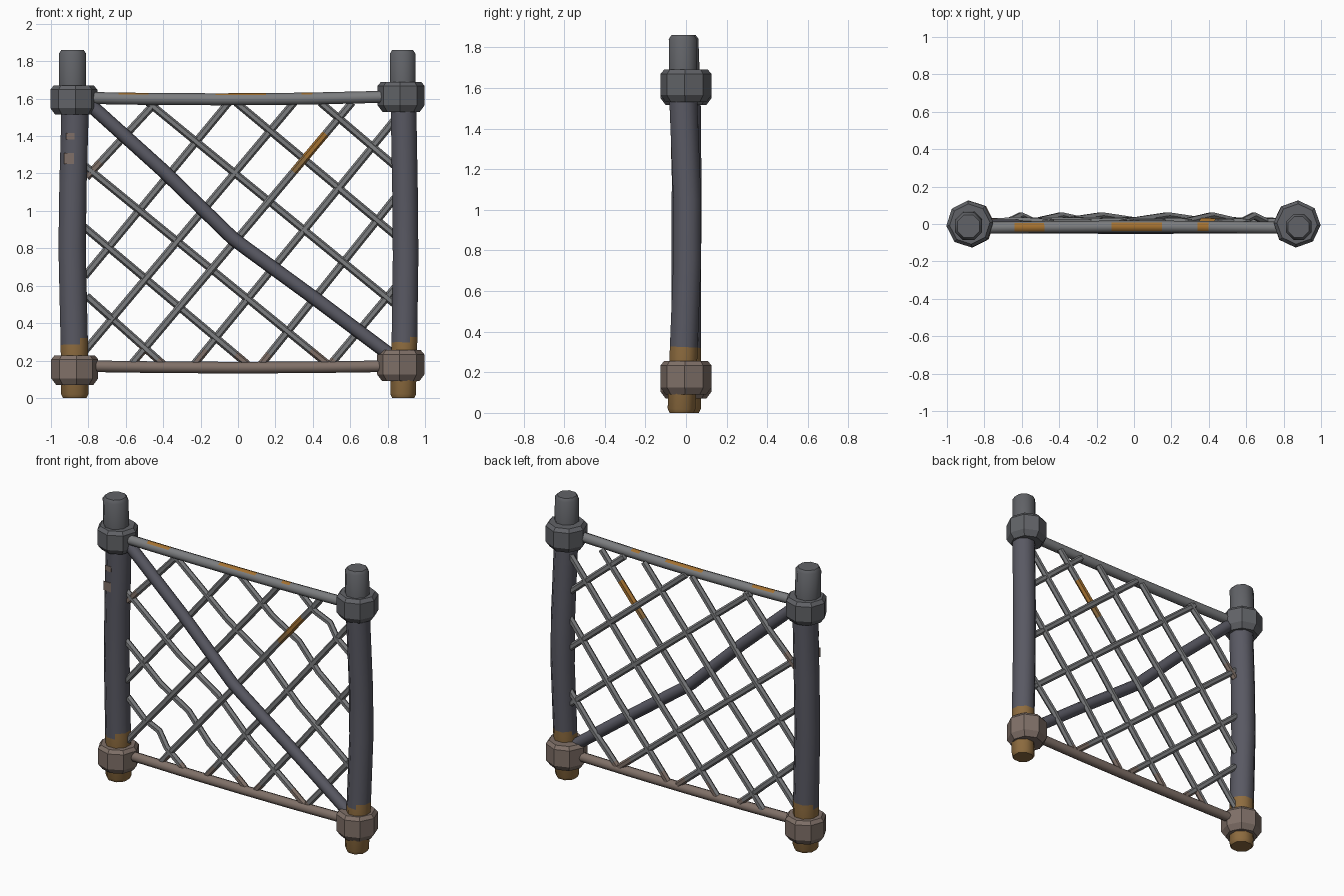
import bpy, bmesh, math
from mathutils import Vector

if "Cube" in bpy.data.objects:
    bpy.data.objects.remove(bpy.data.objects["Cube"])


def material(name, rgb):
    m = bpy.data.materials.new(name)
    m.diffuse_color = (*rgb, 1)
    m.use_nodes = True
    m.node_tree.nodes["Principled BSDF"].inputs["Base Color"].default_value = m.diffuse_color
    return m


MATS = [material("slate_steel", (0.100, 0.100, 0.125)),
        material("worn_iron", (0.120, 0.124, 0.136)),
        material("wire_grey", (0.200, 0.205, 0.212)),
        material("dull_brown_rust", (0.215, 0.163, 0.138)),
        material("ochre_rust", (0.270, 0.150, 0.050)),
        material("orange_rust", (0.370, 0.165, 0.030))]
SLATE, IRON, GREY, BROWN, OCHRE, ORANGE = range(6)


def tube(name, pts, radii, sides, rule, angle=50, spin=0.0):
    """Sweep a polygon along points; rule(centre, normal) picks the colour."""
    pts = [Vector(p) for p in pts]
    n = len(pts)
    if not isinstance(radii, (list, tuple)):
        radii = [radii] * n
    bm = bmesh.new()
    rings = []
    for i, p in enumerate(pts):
        t = (pts[min(i + 1, n - 1)] - pts[max(i - 1, 0)]).normalized()
        u = Vector((0, 1, 0)).cross(t).normalized()
        v = t.cross(u)
        rings.append([bm.verts.new(p + radii[i] * (u * math.cos(a) + v * math.sin(a)))
                      for a in (spin + 2 * math.pi * k / sides for k in range(sides))])
    for a, b in zip(rings, rings[1:]):
        for k in range(sides):
            j = (k + 1) % sides
            bm.faces.new((a[k], a[j], b[j], b[k]))
    bm.faces.new(rings[0][::-1])
    bm.faces.new(rings[-1])
    bmesh.ops.recalc_face_normals(bm, faces=bm.faces)
    me = bpy.data.meshes.new(name)
    for m in MATS:
        me.materials.append(m)
    for f in bm.faces:
        f.material_index = rule(f.calc_center_median(), f.normal)
    bm.to_mesh(me)
    bm.free()
    ob = bpy.data.objects.new(name, me)
    bpy.context.collection.objects.link(ob)
    bpy.ops.object.select_all(action='DESELECT')
    ob.select_set(True)
    bpy.context.view_layer.objects.active = ob
    bpy.ops.object.shade_smooth_by_angle(angle=math.radians(angle))
    return ob


# Posts: slightly crooked, rusty feet
def post_rule(c, n):
    if c.z < 0.29 or (c.z < 0.32 and n.x + 0.6 * n.y > -0.3):
        return OCHRE
    return IRON if c.z > 1.62 else SLATE


def post(name, path, r):
    top = path[-1]
    path = [(path[0][0], path[0][1], 0)] + path + [(top[0], top[1], 1.86)]
    tube(name, path, [r * 0.86] + [r] * (len(path) - 2) + [r * 0.82], 8, post_rule,
         spin=math.pi / 8)


post("left_post", [(-0.873, 0, 0.02), (-0.875, 0, 0.285), (-0.876, 0, 0.32),
                   (-0.887, 0.002, 0.8), (-0.882, 0.003, 1.15), (-0.872, 0, 1.5),
                   (-0.885, -0.005, 1.65), (-0.885, -0.012, 1.84)], 0.079)
post("right_post", [(0.883, -0.022, 0.02), (0.89, -0.012, 0.295), (0.89, -0.011, 0.325),
                    (0.896, 0.006, 0.75), (0.894, 0.006, 1.05), (0.886, -0.012, 1.5),
                    (0.882, -0.015, 1.65), (0.88, -0.016, 1.84)], 0.074)

# Collars: chamfered octagons around the posts
for name, x, z0, z1, col in (("left_upper_collar", -0.878, 1.515, 1.67, IRON),
                             ("right_upper_collar", 0.872, 1.53, 1.69, IRON),
                             ("left_lower_collar", -0.873, 0.07, 0.228, BROWN),
                             ("right_lower_collar", 0.87, 0.09, 0.255, BROWN)):
    tube(name, [(x, 0, z) for z in (z0, z0 + 0.035, z1 - 0.022, z1)],
         [0.1, 0.126, 0.126, 0.108], 8, lambda c, n, col=col: col, 30,
         spin=0.08 if x < 0 else -0.05)


# Rails: the upper one has rust patches on its upward faces
def rail_rule(c, n):
    rusty = (-0.64 < c.x < -0.48, -0.12 < c.x < 0.15, 0.34 < c.x < 0.4)
    return ORANGE if any(rusty) and n.z > 0.5 else GREY


tube("top_rail", [(x, -0.02 + 0.006 * math.cos(x * 2), 1.597 + 0.016 * x * x + 0.004 * x)
                  for x in (-0.8, -0.64, -0.48, -0.12, 0.15, 0.34, 0.4, 0.8)],
     0.032, 8, rail_rule)
tube("bottom_rail", [(x, 0.002, 0.162 + 0.012 * x * x) for x in (-0.8, -0.4, 0, 0.4, 0.8)],
     0.031, 8, lambda c, n: BROWN)

# Diagonal brace, bent in the middle
tube("diagonal_brace", [(-0.81, -0.012, 1.585), (-0.4, -0.014, 1.215), (-0.03, -0.016, 0.855),
                        (0.05, -0.016, 0.795), (0.42, -0.014, 0.525), (0.82, -0.012, 0.225)],
     0.037, 8, lambda c, n: SLATE)

# Lattice wires: falling ones bulge backward mid-span, rising ones are nearly straight
FALLING = [(-0.81, 0.545, -0.40, 0.18), (-0.83, 0.92, 0.05, 0.18), (-0.83, 1.25, 0.48, 0.18),
           (-0.48, 1.58, 0.84, 0.50), (-0.01, 1.58, 0.84, 0.87), (0.44, 1.58, 0.84, 1.24)]
RISING = [(-0.81, 1.18, -0.44, 1.58), (-0.82, 0.65, -0.05, 1.58), (-0.82, 0.25, 0.30, 1.58),
          (-0.57, 0.18, 0.61, 1.58), (-0.235, 0.18, 0.84, 1.49), (0.125, 0.18, 0.84, 1.07),
          (0.495, 0.18, 0.84, 0.59)]


def wire(name, ends, bumps, rule):
    x0, z0, x1, z1 = ends
    tube(name, [(x0 + (x1 - x0) * t, y, z0 + (z1 - z0) * t) for t, y in bumps],
         0.0205, 6, rule)


for i, e in enumerate(FALLING):
    wire(f"falling_wire_{i + 1}", e,
         [(0, 0.01), (0.3, 0.005), (0.5, 0.045), (0.7, 0.005), (0.93, 0.01), (1, 0.01)],
         lambda c, n: BROWN if c.z < 0.24 else GREY)

for i, e in enumerate(RISING):
    def rising_rule(c, n, i=i):
        if i == 3 and 0.29 < c.x < 0.47:
            return ORANGE if c.x > 0.35 else OCHRE
        if (i == 0 and c.z < 1.26) or c.z < 0.22:
            return BROWN
        return GREY
    wire(f"rising_wire_{i + 1}", e,
         [(0, 0.01), (0.06, 0.01), (0.2, 0.012), (0.5, 0.02), (0.735, 0.015), (0.79, 0.014),
          (0.88, 0.012), (1, 0.01)], rising_rule)

# Flaked paint patches: thin plates on the front facet of the left post
for i, (x, z, w, h) in enumerate(((-0.897, 1.40, 0.045, 0.035), (-0.903, 1.28, 0.055, 0.06))):
    bpy.ops.mesh.primitive_cube_add(size=1, location=(x, -0.072, z))
    ob = bpy.context.object
    ob.name = f"paint_flake_{i + 1}"
    ob.scale = (w, 0.006, h)
    ob.data.materials.append(MATS[BROWN])
